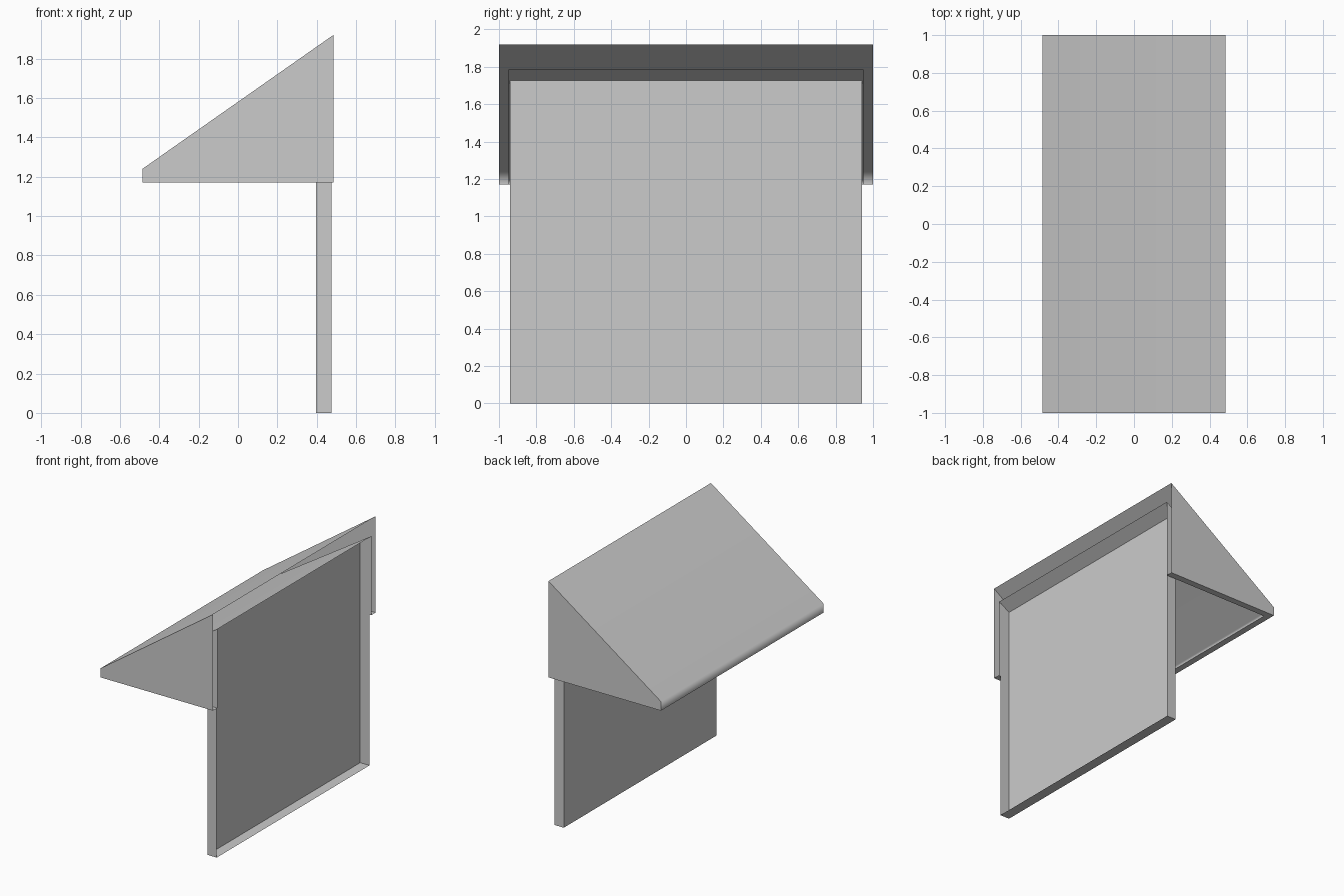
import bpy
import bmesh
from math import radians

default = bpy.data.objects.get("Cube")
if default:
    bpy.data.objects.remove(default, do_unlink=True)

grey = bpy.data.materials.new("plain grey")
grey.use_nodes = True
colour = (0.6, 0.6, 0.6, 1)
grey.diffuse_color = colour
grey.node_tree.nodes["Principled BSDF"].inputs["Base Color"].default_value = colour


def add_shell(bm, profile, half, strips):
    """Two side sheets with the given profile edges bridged between them."""
    sides = [[bm.verts.new((x, y, z)) for x, z in profile] for y in (-half, half)]
    for side in sides:
        bm.faces.new(side)
    a, b = sides
    for i in strips:
        bm.faces.new((a[i], a[i + 1], b[i + 1], b[i]))
    return sides


def finish(bm, name):
    bmesh.ops.recalc_face_normals(bm, faces=bm.faces)
    mesh = bpy.data.meshes.new(name)
    bm.to_mesh(mesh)
    bm.free()
    mesh.materials.append(grey)
    obj = bpy.data.objects.new(name, mesh)
    bpy.context.collection.objects.link(obj)
    return obj


# Sloped hood: outer and inner skins, open at the back, joined by a bottom rim
bm = bmesh.new()
outer = add_shell(bm, [(0.485, 1.17), (-0.485, 1.17), (-0.485, 1.24), (0.485, 1.92)], 1.0, (1, 2))
inner = add_shell(bm, [(0.485, 1.17), (-0.435, 1.17), (-0.435, 1.195), (0.485, 1.785)], 0.948, (1, 2))
for o, i in zip(outer, inner):
    bm.faces.new((o[0], o[1], i[1], i[0]))
bm.faces.new((outer[0][1], outer[1][1], inner[1][1], inner[0][1]))
hood = finish(bm, "hood")

# Soft front lip, with the large slope kept flat
for obj in bpy.context.selected_objects:
    obj.select_set(False)
hood.select_set(True)
bpy.context.view_layer.objects.active = hood
bpy.ops.object.shade_smooth_by_angle(angle=radians(60))
weighted = hood.modifiers.new("flat slope", "WEIGHTED_NORMAL")
weighted.keep_sharp = True

# Shallow back tray: thin walls, open at the back, top wall follows the hood
bm = bmesh.new()
add_shell(bm, [(0.475, 0), (0.395, 0), (0.395, 1.727), (0.475, 1.778)], 0.94, (0, 1, 2))
finish(bm, "back_tray")
